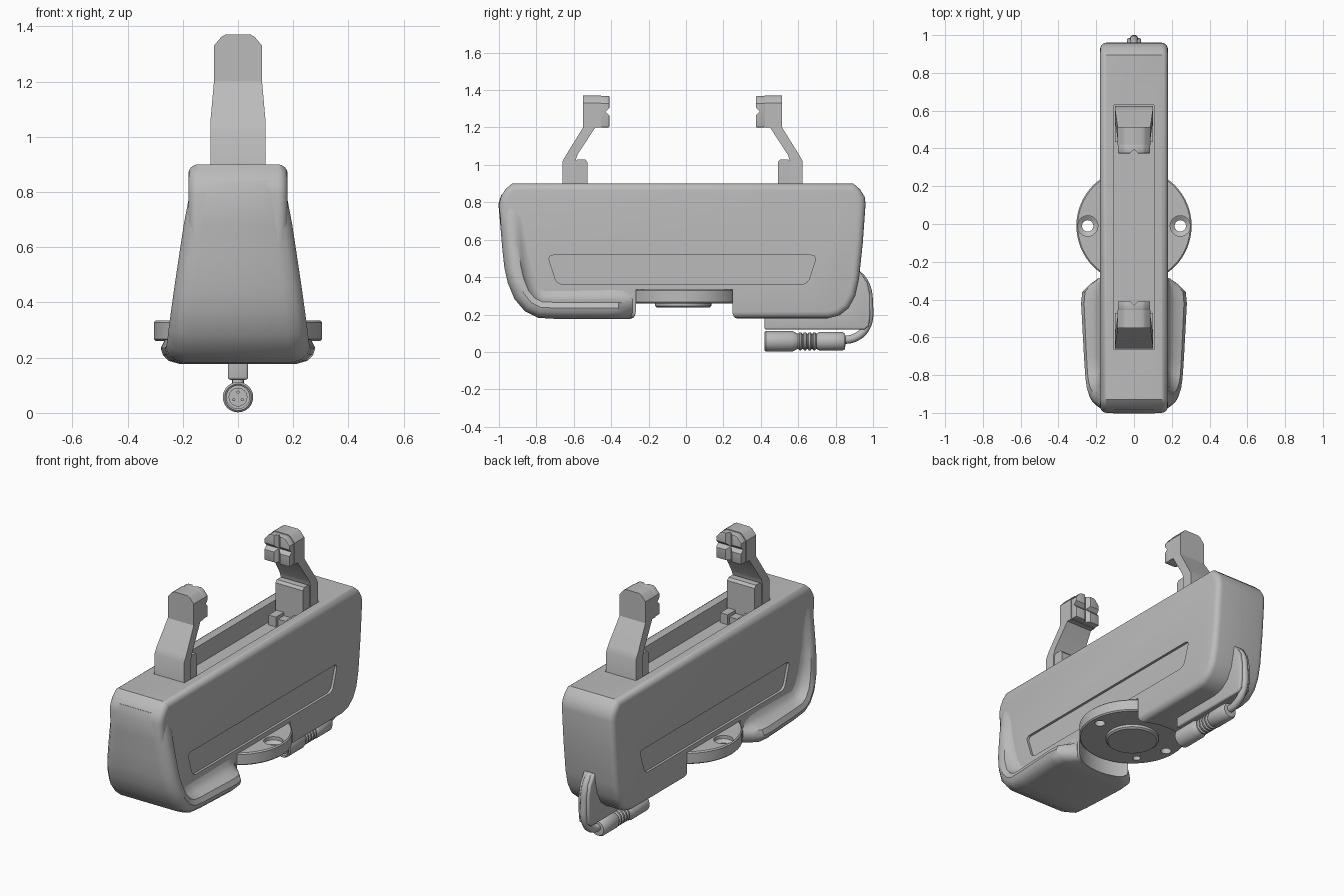
import bpy, bmesh, math
from mathutils import Vector, Matrix

cube = bpy.data.objects.get("Cube")
if cube:
    bpy.data.objects.remove(cube, do_unlink=True)

grey = bpy.data.materials.new("plain_grey")
grey.use_nodes = True
COLOUR = (0.5, 0.5, 0.5, 1)
grey.diffuse_color = COLOUR
grey.node_tree.nodes["Principled BSDF"].inputs["Base Color"].default_value = COLOUR
parts = []


def add(name, bm):
    bmesh.ops.recalc_face_normals(bm, faces=bm.faces)
    me = bpy.data.meshes.new(name)
    bm.to_mesh(me)
    bm.free()
    me.materials.append(grey)
    ob = bpy.data.objects.new(name, me)
    bpy.context.collection.objects.link(ob)
    parts.append(ob)
    return ob


def prism(name, pts, a, b, axis="x", r=0):
    """Extrude a flat outline from a to b; (y, z) for axis x, (x, z) for axis y."""
    bm = bmesh.new()
    place = (lambda p: (a, *p)) if axis == "x" else (lambda p: (p[0], a, p[1]))
    face = bm.faces.new([bm.verts.new(place(p)) for p in pts])
    if r:
        bmesh.ops.bevel(bm, geom=bm.verts[:], offset=r, segments=5, profile=0.5, affect="VERTICES")
    ext = bmesh.ops.extrude_face_region(bm, geom=bm.faces[:])
    step = Vector((b - a, 0, 0)) if axis == "x" else Vector((0, b - a, 0))
    bmesh.ops.translate(bm, vec=step, verts=[v for v in ext["geom"] if isinstance(v, bmesh.types.BMVert)])
    return add(name, bm)


def rect(u0, u1, v0, v1):
    return [(u0, v0), (u1, v0), (u1, v1), (u0, v1)]


def lathe(name, profile, centre, axis="z", n=48):
    """Spin (radius, height) points; both ends are closed."""
    bm = bmesh.new()
    rings = [[bm.verts.new((r * math.cos(k * math.tau / n), r * math.sin(k * math.tau / n), h))
              for k in range(n)] for r, h in profile]
    for p, q in zip(rings, rings[1:]):
        for k in range(n):
            bm.faces.new((p[k], p[(k + 1) % n], q[(k + 1) % n], q[k]))
    bm.faces.new(rings[0])
    bm.faces.new(rings[-1])
    turn = Matrix.Rotation(-math.pi / 2, 4, "X") if axis == "y" else Matrix()
    bm.transform(Matrix.Translation(centre) @ turn)
    return add(name, bm)


def bevel(ob, width, segments=3):
    m = ob.modifiers.new("bevel", "BEVEL")
    m.width, m.segments, m.limit_method = width, segments, "ANGLE"
    m.angle_limit = math.radians(50)
    m.use_clamp_overlap = False


def bake(ob, cutters=()):
    """Apply the modifiers and subtract the cutters."""
    for c in cutters:
        c.hide_render = True
        m = ob.modifiers.new("cut", "BOOLEAN")
        m.operation, m.object, m.solver = "DIFFERENCE", c, "EXACT"
    dg = bpy.context.evaluated_depsgraph_get()
    me = bpy.data.meshes.new_from_object(ob.evaluated_get(dg))
    ob.modifiers.clear()
    ob.data = me


def discard(cutters):
    for c in cutters:
        parts.remove(c)
        bpy.data.objects.remove(c, do_unlink=True)


# Main housing: rounded side outline, with tray, side panels and base clearance cut in
outline = [(-.93, .9), (-.965, .87), (-.99, .83), (-1, .79), (-.98, .56), (-.968, .45), (-.95, .37),
           (-.915, .285), (-.86, .22), (-.79, .185), (-.72, .18), (.76, .18), (.82, .195), (.87, .235),
           (.905, .3), (.925, .39), (.945, .58), (.96, .79), (.955, .83), (.93, .87), (.895, .9)]
housing = prism("housing", outline, -.18, .18)
bevel(housing, .035, 4)
panel = [(-.74, .517), (.70, .517), (.65, .363), (-.69, .363)]
tray_cut = prism("tray_cut", rect(-.665, .63, .79, 1), -.105, .105)
base_cut = lathe("base_cut", [(.315, .05), (.315, .335)], (0, -.01, 0), n=64)
panel_cuts = [prism("panel_cut", panel, s * .165, s * .25, r=.03) for s in (-1, 1)]
bake(housing, [tray_cut, base_cut] + panel_cuts)

# Flared front foot: section swept down the front edge and along the bottom
path = [(-.985, .84, .168), (-1, .79, .176), (-.99, .68, .196), (-.98, .56, .214), (-.968, .45, .23),
        (-.95, .37, .24), (-.915, .285, .25), (-.86, .22, .256), (-.79, .185, .26), (-.7, .18, .265),
        (-.42, .18, .28), (-.36, .18, .274), (-.32, .18, .235), (-.285, .18, .185)]
bm = bmesh.new()
rings = []
for i, (y, z, w) in enumerate(path):
    p, q = path[max(i - 1, 0)], path[min(i + 1, len(path) - 1)]
    t = Vector((q[0] - p[0], q[1] - p[1])).normalized()
    e = w - .175
    half = [(w - .07, -.003), (w - .03, .008), (w - .008, .03), (w, .055), (.175 + .85 * e, .085),
            (.175 + .4 * e, .1), (.175 + .12 * e, .125), (.174, .17)]
    ring = half + [(-x, d) for x, d in reversed(half)]
    rings.append([bm.verts.new((x, y - t.y * d, z + t.x * d)) for x, d in ring])
for p, q in zip(rings, rings[1:]):
    for k in range(len(p)):
        j = (k + 1) % len(p)
        bm.faces.new((p[k], p[j], q[j], q[k]))
bm.faces.new(rings[0])
bm.faces.new(rings[-1])
foot = add("flared_foot", bm)
bake(foot, [base_cut])
discard([tray_cut, base_cut] + panel_cuts)

# Round mounting base with two countersunk through holes and a pin hole
base = lathe("mounting_base", [(.298, .26), (.305, .267), (.305, .328), (.298, .335)], (0, -.01, 0), n=64)
holes = [lathe("hole", [(.03, .2), (.03, .3), (.054, .315), (.054, .4)], (s * .245, -.01, 0), n=24)
         for s in (-1, 1)]
holes.append(lathe("pin_hole", [(.022, .2), (.022, .29)], (-.17, -.18, 0), n=24))
bake(base, holes)
discard(holes)
lathe("base_boss", [(.14, .237), (.15, .245), (.15, .27)], (0, -.015, 0))

# Two facing clamp arms
MID = -.018
for label, s in (("front", 1), ("rear", -1)):
    def fy(y):
        return MID + s * (y - MID)

    def side(pts):
        return [(fy(y), z) for y, z in pts]

    arm = prism(label + "_arm", side([(-.66, .79), (-.66, 1.02), (-.64, 1.055), (-.55, 1.2), (-.485, 1.2),
                                      (-.58, 1.055), (-.592, 1.02), (-.592, .79)]), -.1, .1)
    for v in arm.data.vertices:
        if v.co.z > 1.1:
            v.co.x *= .87
    head_shape = [(-.087, 1.2), (.087, 1.2), (.087, 1.33), (.06, 1.362), (.045, 1.37),
                  (-.045, 1.37), (-.06, 1.362), (-.087, 1.33)]
    head = prism(label + "_head", head_shape, fy(-.55), fy(-.455), "y")
    pad = prism(label + "_pad", [(x * .97, z * .98 + .025) for x, z in head_shape],
                fy(-.456), fy(-.41), "y")
    bevel(pad, .004, 2)
    tip = fy(-.41)
    level = prism("level_notch", [(tip - .02, 1.285), (tip, 1.265), (tip + .02, 1.285), (tip, 1.305)], -.2, .2)
    bm = bmesh.new()
    bmesh.ops.create_cube(bm, size=1)
    bm.transform(Matrix.Translation((0, tip, 1.3)) @ Matrix.Rotation(math.pi / 4, 4, "Z")
                 @ Matrix.Diagonal((.03, .03, .3, 1)))
    upright = add("upright_notch", bm)
    bake(pad, [level, upright])
    discard([level, upright])
    # Sliding block behind the arm and its carriage in the tray
    block = prism(label + "_block", side([(-.593, .79), (-.593, 1.02), (-.58, 1.03), (-.54, 1.03),
                                          (-.527, 1.015), (-.527, .79)]), -.092, .092)
    prism(label + "_carriage", side(rect(-.6, -.47, .785, .83)), -.1, .1)
    for x in (-.06, .06):
        prism(label + "_carriage_rib", side(rect(-.53, -.45, .785, .85)), x - .025, x + .025)

# Cable bracket under the rear end
bracket = prism("cable_bracket", [(.42, .12), (.955, .12), (.978, .14), (.985, .2), (.985, .3), (.97, .37),
                                  (.93, .43), (.86, .44), (.8, .25), (.42, .25)], -.037, .037)
bevel(bracket, .01)
bake(bracket)

# Cable
curve = bpy.data.curves.new("cable", "CURVE")
curve.dimensions, curve.bevel_depth, curve.bevel_resolution = "3D", .022, 4
curve.use_fill_caps = True
spline = curve.splines.new("BEZIER")
knots = [(.82, .063), (.9, .075), (.962, .13), (.978, .26), (.955, .37), (.9, .43)]
spline.bezier_points.add(len(knots) - 1)
for bp, (y, z) in zip(spline.bezier_points, knots):
    bp.co = (0, y, z)
    bp.handle_left_type = bp.handle_right_type = "AUTO"
cable = bpy.data.objects.new("cable", curve)
bpy.context.collection.objects.link(cable)
dg = bpy.context.evaluated_depsgraph_get()
bm = bmesh.new()
bm.from_mesh(bpy.data.meshes.new_from_object(cable.evaluated_get(dg)))
bpy.data.objects.remove(cable)
add("cable", bm)

# Plug: hollow end, grip collar, ribs and strain relief
shape = [(.042, .46), (.042, .425), (.048, .42), (.055, .428), (.055, .57), (.047, .585)]
for k in range(4):
    y = .6 + k * .025
    shape += [(.04, y), (.048, y + .006), (.048, y + .016), (.04, y + .022)]
shape += [(.045, .705), (.05, .715), (.05, .835), (.042, .85), (.024, .852)]
lathe("plug", shape, (0, 0, .057), "y", 32)
lathe("plug_core", [(.034, .43), (.034, .47)], (0, 0, .057), "y", 24)
for k in range(3):
    a = math.pi / 2 + k * math.tau / 3
    lathe("plug_pin", [(.006, .424), (.006, .44)], (.018 * math.cos(a), 0, .057 + .018 * math.sin(a)), "y", 10)

# Smooth shading with crisp edges
bpy.ops.object.select_all(action="DESELECT")
for ob in parts:
    ob.select_set(True)
bpy.context.view_layer.objects.active = housing
bpy.ops.object.shade_smooth_by_angle(angle=math.radians(35))
